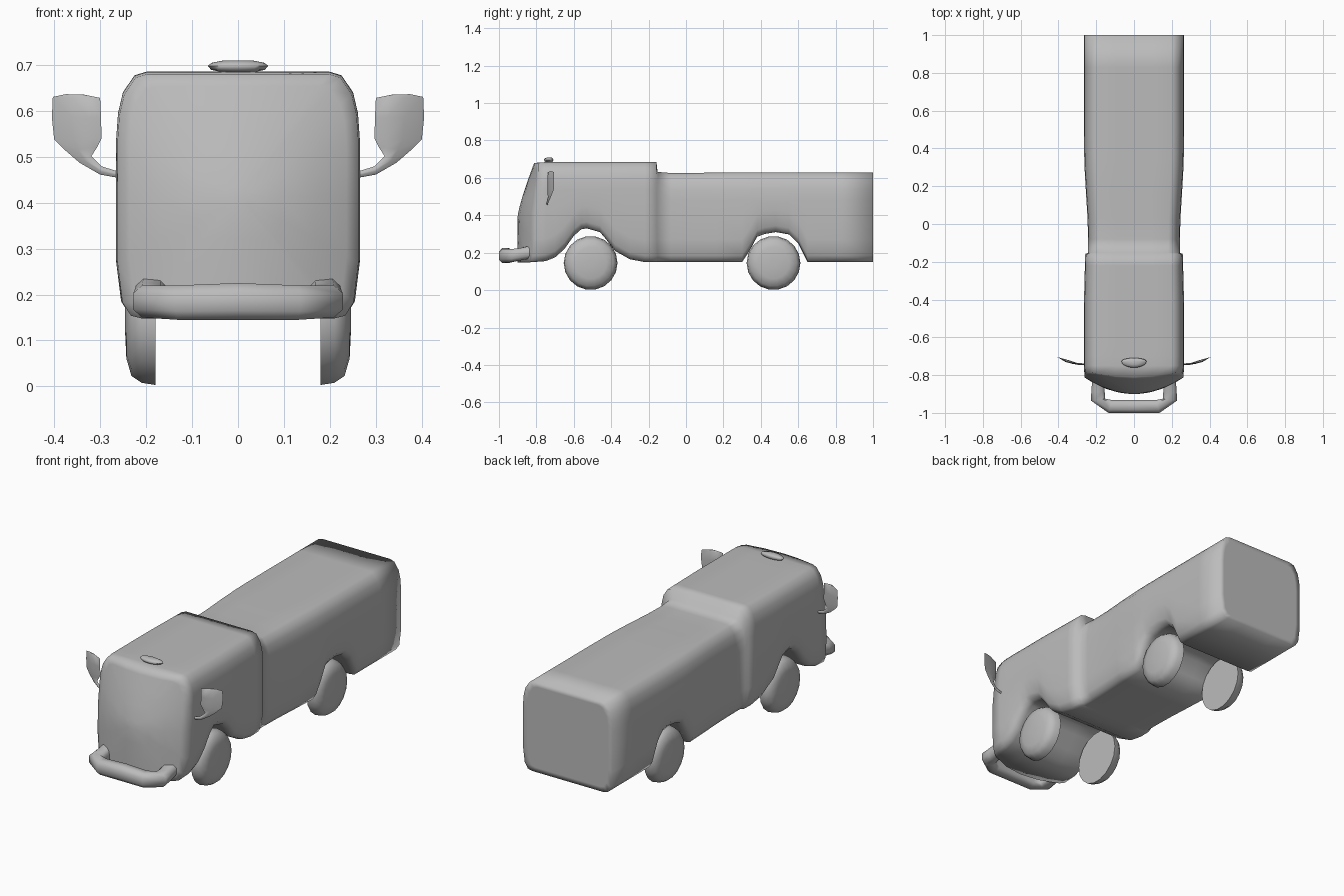
import bpy, bmesh, math

if "Cube" in bpy.data.objects:
    bpy.data.objects.remove(bpy.data.objects["Cube"])

grey = bpy.data.materials.new("plain_grey")
grey.diffuse_color = (0.5, 0.5, 0.5, 1)
grey.use_nodes = True
grey.node_tree.nodes["Principled BSDF"].inputs["Base Color"].default_value = grey.diffuse_color


def loft(name, rings, caps=True, sharp=None):
    """Skin a list of closed rings with equal point counts."""
    bm = bmesh.new()
    loops = [[bm.verts.new(p) for p in r] for r in rings]
    n = len(rings[0])
    for a, b in zip(loops, loops[1:]):
        for i in range(n):
            j = (i + 1) % n
            bm.faces.new((a[i], a[j], b[j], b[i]))
    if caps:
        bm.faces.new(loops[0])
        bm.faces.new(loops[-1])
    bmesh.ops.recalc_face_normals(bm, faces=bm.faces[:])
    me = bpy.data.meshes.new(name)
    bm.to_mesh(me)
    bm.free()
    ob = bpy.data.objects.new(name, me)
    bpy.context.collection.objects.link(ob)
    me.materials.append(grey)
    me.polygons.foreach_set("use_smooth", [True] * len(me.polygons))
    if sharp:
        bpy.context.view_layer.objects.active = ob
        bpy.ops.object.select_all(action='DESELECT')
        ob.select_set(True)
        bpy.ops.object.shade_smooth_by_angle(angle=math.radians(sharp))
    return ob


def section(hw, zb, zt):
    """Rounded-box cross-section as (x, z) points."""
    half = [(0.38, zt), (0.75, zt), (0.85, zt - .008), (0.945, zt - .045), (0.985, zt - .09),
            (1, zt - .145), (1, (zb + zt) / 2), (1, zb + .12), (0.96, zb + .035),
            (0.89, zb + .006), (0.8, zb), (0.4, zb)]
    right = [(x * hw, z) for x, z in half]
    return [(0, zt)] + right + [(0, zb)] + [(-x, z) for x, z in reversed(right)]


def front_y(x, z):
    """Bowed and raked cab front."""
    lean = 0.09 * max(0, (z - .4) / .285) ** 1.2
    return -0.9 + lean + (0.09 - 0.6 * lean) * (x / .265) ** 2


# Body: front panel rings, then stations (y, half width, bottom, top), then tail panel
front = section(.262, .148, .68)
rings = []
for s in (.08, .35, .65, .9, 1):
    pts = [(x * s, .415 + (z - .415) * s) for x, z in front]
    rings.append([(x, front_y(x, z), z) for x, z in pts])
stations = [
    (-.75, .265, .155, .684), (-.70, .265, .175, .685), (-.65, .265, .22, .685),
    (-.60, .265, .29, .685), (-.56, .265, .325, .685), (-.53, .265, .33, .685),
    (-.46, .265, .31, .685), (-.43, .265, .275, .685), (-.38, .264, .21, .685),
    (-.30, .262, .165, .685), (-.22, .260, .15, .685), (-.158, .258, .15, .685),
    (-.152, .243, .15, .632), (-.08, .243, .15, .626), (.03, .246, .15, .626), (.16, .254, .15, .629),
    (.30, .262, .15, .63), (.34, .263, .21, .63), (.38, .264, .285, .63),
    (.42, .264, .30, .63), (.48, .265, .31, .63), (.55, .265, .298, .63),
    (.60, .265, .25, .63), (.65, .265, .15, .63), (.83, .265, .15, .63), (1, .265, .15, .63)]
for y, hw, zb, zt in stations:
    rings.append([(x, y, z) for x, z in section(hw, zb, zt)])
rings.append([(x * .9, 1, .39 + (z - .39) * .9) for x, z in section(.265, .15, .63)])
loft("body", rings)

# Wheels: domed outside, flat inside
profile = [(.18, .144), (.21, .139), (.232, .124), (.243, .085), (.246, .02)]
for side, sx in (("right", 1), ("left", -1)):
    for end, cy in (("front", -.51), ("rear", .468)):
        loft(f"{end}_{side}_wheel",
             [[(sx * x, cy + r * math.cos(k * math.pi / 9), .145 + r * math.sin(k * math.pi / 9))
               for k in range(18)] for x, r in profile], sharp=50)

# Bumper: rounded bar swept through a U; (inner xy, outer xy, bottom, top)
half = [((.155, -.84), (.222, -.835), .168, .236), ((.155, -.89), (.226, -.89), .158, .224),
        ((.152, -.925), (.228, -.935), .150, .220), ((.115, -.932), (.135, -1), .145, .220),
        ((0, -.932), (0, -1), .145, .225)]
mirrored = [((-i[0], i[1]), (-o[0], o[1]), b, t) for i, o, b, t in reversed(half[:-1])]
shape = [(0, .2), (.2, 0), (.75, 0), (1, .25), (1, .75), (.75, 1), (.2, 1), (0, .8)]
loft("bumper", [[(i[0] + (o[0] - i[0]) * u, i[1] + (o[1] - i[1]) * u, b + (t - b) * v)
                 for u, v in shape] for i, o, b, t in half + mirrored], sharp=50)

# Side mirrors: lens section from arm to paddle; (inner xz, outer xz, half thickness)
paddle = [((.255, .466), (.255, .453), .006), ((.297, .479), (.300, .461), .006),
          ((.319, .501), (.345, .487), .007), ((.307, .520), (.375, .513), .008),
          ((.297, .540), (.400, .537), .009), ((.298, .585), (.405, .585), .009),
          ((.300, .628), (.403, .630), .007), ((.335, .635), (.375, .636), .004)]
for side, sx in (("right", 1), ("left", -1)):
    rr = []
    for (ix, iz), (ox, oz), th in paddle:
        ring = []
        for u, d in ((0, 0), (.25, -.8), (.6, -1), (1, 0), (.6, .6), (.25, .6)):
            x = ix + (ox - ix) * u
            y = -.742 + .037 * max(0, (x - .28) / .125) ** 1.4
            ring.append((sx * x, y + d * th, iz + (oz - iz) * u))
        rr.append(ring)
    loft(f"{side}_mirror", rr, sharp=60)

# Roof lamp: half-moon lens, straight towards the back
outline = []
for k in range(20):
    a = 2 * math.pi * k / 20
    outline.append((.066 * math.cos(a), math.sin(a) * (.018 if math.sin(a) > 0 else .033)))
loft("roof_lamp", [[(x * s, -.727 + y * s, z) for x, y in outline]
                   for s, z in ((.55, .684), (.88, .689), (1, .697), (.88, .704), (.5, .709))], sharp=60)
